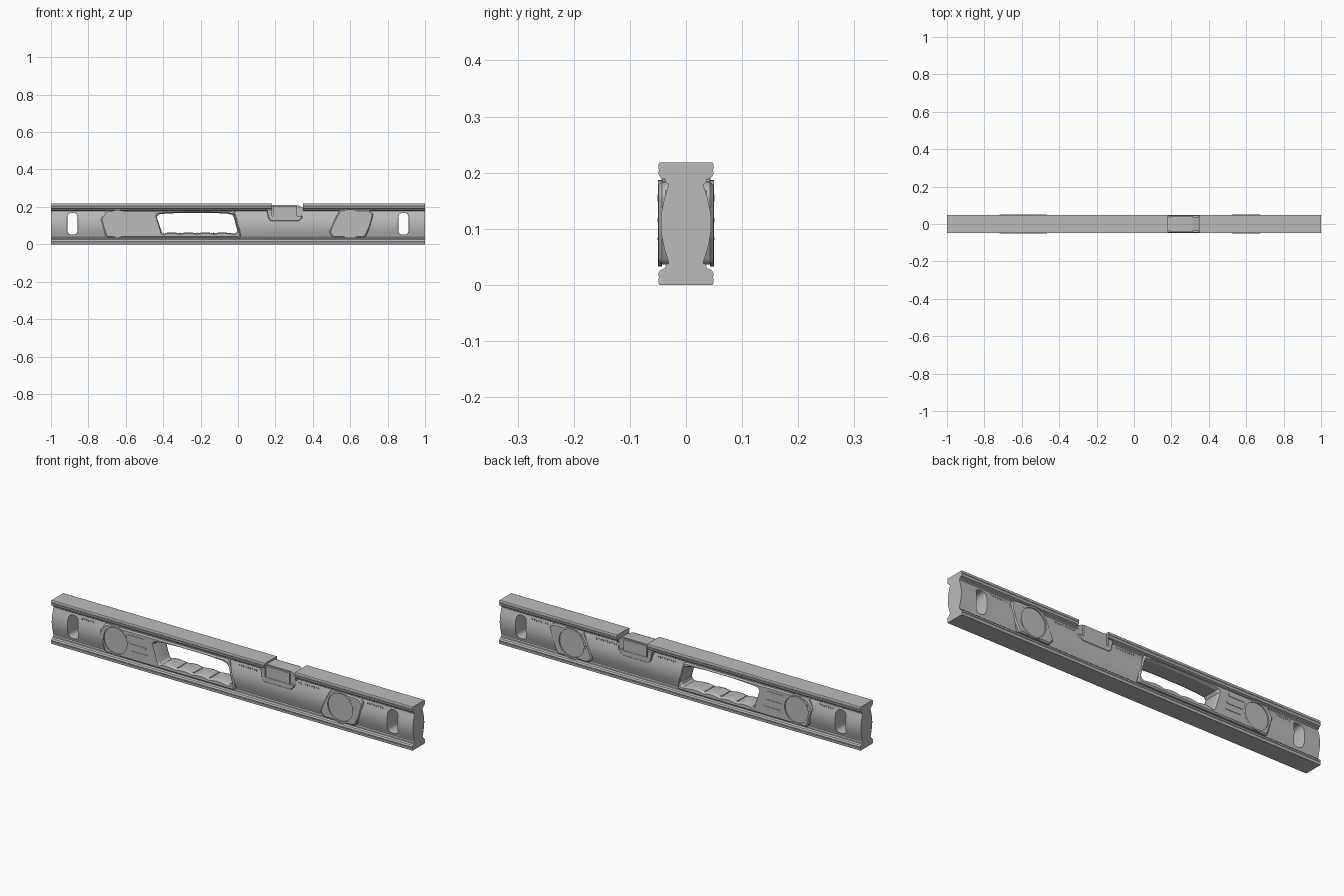
import bpy, bmesh, math
from mathutils import Vector

if "Cube" in bpy.data.objects:
    bpy.data.objects.remove(bpy.data.objects["Cube"])

grey = bpy.data.materials.new("aluminium grey")
grey.diffuse_color = (0.5, 0.5, 0.5, 1)
grey.use_nodes = True
grey.node_tree.nodes["Principled BSDF"].inputs["Base Color"].default_value = grey.diffuse_color


def loft(name, loops):
    """Solid through matching closed loops of points, capped at both ends."""
    bm = bmesh.new()
    rings = [[bm.verts.new(p) for p in loop] for loop in loops]
    n = len(rings[0])
    for a, b in zip(rings, rings[1:]):
        for i in range(n):
            j = (i + 1) % n
            bm.faces.new((a[i], a[j], b[j], b[i]))
    bm.faces.new(rings[0])
    bm.faces.new(rings[-1])
    bmesh.ops.recalc_face_normals(bm, faces=bm.faces)
    me = bpy.data.meshes.new(name)
    bm.to_mesh(me)
    bm.free()
    ob = bpy.data.objects.new(name, me)
    bpy.context.collection.objects.link(ob)
    me.materials.append(grey)
    return ob


def plate(name, pts, levels):
    """Outline in x/z, lofted through (y, inset) levels."""
    cx = (min(p[0] for p in pts) + max(p[0] for p in pts)) / 2
    cz = (min(p[1] for p in pts) + max(p[1] for p in pts)) / 2
    hx = max(p[0] for p in pts) - cx
    hz = max(p[1] for p in pts) - cz
    return loft(name, [[(cx + (x - cx) * (1 - d / hx), y, cz + (z - cz) * (1 - d / hz))
                        for x, z in pts] for y, d in levels])


def both(y, flat, inset):
    return [(-y, inset), (-flat, 0), (flat, 0), (y, inset)]


def circle(x, r, n=40):
    return [(x + r * math.cos(2 * math.pi * i / n), 0.11 + r * math.sin(2 * math.pi * i / n))
            for i in range(n)]


def box(x0, x1, z0, z1):
    return [(x0, z0), (x1, z0), (x1, z1), (x0, z1)]


def rounded(corners, r, n=5):
    """Round each corner of an outline."""
    out = []
    for i, c in enumerate(corners):
        c = Vector(c)
        a = (Vector(corners[i - 1]) - c).normalized() * r + c
        b = (Vector(corners[(i + 1) % len(corners)]) - c).normalized() * r + c
        for k in range(n + 1):
            t = k / n
            p = a * (1 - t) ** 2 + c * 2 * t * (1 - t) + b * t * t
            out.append((p.x, p.y))
    return out


def cut(target, *cutters):
    for c in cutters:
        m = target.modifiers.new("cut", 'BOOLEAN')
        m.operation, m.solver, m.object = 'DIFFERENCE', 'EXACT', c
        bpy.context.view_layer.objects.active = target
        bpy.ops.object.modifier_apply(modifier=m.name)


# Rail section: flanges, grooved necks and bulged web
low = [(.047, 0), (.049, .003), (.049, .012), (.0475, .014), (.049, .016), (.049, .021),
       (.046, .026), (.037, .030), (.036, .035), (.031, .039)]
web = [(.031 + .014 * math.sin(math.pi * i / 12), .040 + .138 * i / 12) for i in range(13)]
half = low + web + [(y, .218 - z) for y, z in reversed(low)]
section = half + [(-y, z) for y, z in reversed(half)]
rail = loft("rail", [[(x, y, z) for y, z in section] for x in (-1, 1)])

# Cutters: hand hole with finger waves, end slots, vial recesses, top notch
bottom = [(-.40 + .36 * i / 24, .058 + .006 * abs(math.sin(4 * math.pi * i / 24)))
          for i in range(1, 24)]
hand = (rounded([(-.435, .157), (-.405, .056), (-.39, .056)], .012)[6:12] + bottom
        + [(-.02, .057), (-.008, .064), (-.004, .075), (-.022, .145), (-.032, .158),
           (-.06, .164), (-.14, .168), (-.30, .168), (-.39, .164), (-.425, .160), (-.435, .148)])
hand_cut = plate("hand_hole_cutter", hand, [(-.06, -.012), (-.038, 0), (.038, 0), (.06, -.012)])
slots = [plate("hang_slot_cutter",
               rounded([(s * .885 - .027, .052), (s * .885 + .027, .052),
                        (s * .885 + .027, .168), (s * .885 - .027, .168)], .025),
               both(.06, .03, -.004)) for s in (-1, 1)]
vials = [(-.645, .068), (.60, .072)]
recess = [plate("vial_cutter", circle(x, r), [(-.06, 0), (.06, 0)]) for x, r in vials]
notch = plate("notch_cutter", box(.182, .348, .150, .25), [(-.06, 0), (.06, 0)])

# Raised housings around the vials and the hand hole
left = plate("handle_housing", rounded(
    [(-.705, .036), (.015, .036), (.010, .075), (-.020, .182), (-.705, .182), (-.735, .135)],
    .012, 3), both(.049, .043, .006))
right = plate("plumb_vial_housing", rounded(
    [(.505, .036), (.680, .036), (.705, .09), (.725, .165), (.70, .184), (.545, .184),
     (.515, .13), (.487, .06)], .012, 3), both(.049, .043, .006))
frame = plate("top_vial_frame",
              [(.175, .122), (.325, .122), (.342, .138), (.350, .188), (.152, .188), (.162, .138)],
              both(.046, .042, .004))

cut(rail, hand_cut, *slots, *recess, notch)
cut(left, hand_cut, recess[0])
cut(right, recess[1])
cut(frame, notch)
for c in [hand_cut, notch] + slots + recess:
    bpy.data.objects.remove(c)

# Vial windows with raised rims
for (x, r), side in zip(vials, ("left", "right")):
    plate(side + "_vial_window", circle(x, r + .001), [(-.042, 0), (.042, 0)])
    for s in (-1, 1):
        rim = plate(side + "_vial_rim", circle(x, r + .005),
                    [(s * .043, 0), (s * .0495, 0), (s * .0495, .008), (s * .043, .008)])
        # Open the caps so the rim is a ring
        bm = bmesh.new()
        bm.from_mesh(rim.data)
        bmesh.ops.delete(bm, geom=[f for f in bm.faces if len(f.verts) > 4], context='FACES')
        n = 40
        bm.verts.ensure_lookup_table()
        for i in range(n):
            j = (i + 1) % n
            bm.faces.new((bm.verts[i], bm.verts[3 * n + i], bm.verts[3 * n + j], bm.verts[j]))
        bmesh.ops.recalc_face_normals(bm, faces=bm.faces)
        bm.to_mesh(rim.data)
        bm.free()

# Top vial block with its side ledges and sloped lead-in
plate("top_vial_block", [(.181, .148), (.349, .148), (.349, .195), (.318, .209), (.181, .209)],
      [(-.034, 0), (.034, 0)])
for s in (-1, 1):
    plate("top_vial_ledge", box(.187, .315, .148, .204), [(s * .033, 0), (s * .044, 0)])

# Grip ribs inside the hand hole
for i in range(1, 4):
    x = -.40 + .36 * i / 4
    plate("grip_rib", box(x - .003, x + .003, .052, .062), [(-.036, 0), (.036, 0)])

# Raised bars beside the left vial, and small scale marks along the web
for s in (-1, 1):
    for z, x0, x1, h in ((.155, -.575, -.485, .007), (.115, -.565, -.475, .005),
                         (.082, -.555, -.465, .003)):
        plate("grip_bar", box(x0, x1, z - h, z + h), [(s * .047, 0), (s * .0505, .001)])
    for a, b in ((-.84, -.75), (.03, .14), (.36, .48), (.74, .84)):
        for i in range(int((b - a) / .012)):
            x = a + .012 * i
            plate("scale_mark", box(x, x + .004, .160, .168), [(s * .033, 0), (s * .0378, 0)])

# Smooth curved faces, keep edges sharp
bpy.ops.object.select_all(action='SELECT')
bpy.context.view_layer.objects.active = rail
bpy.ops.object.shade_smooth_by_angle(angle=math.radians(25))
